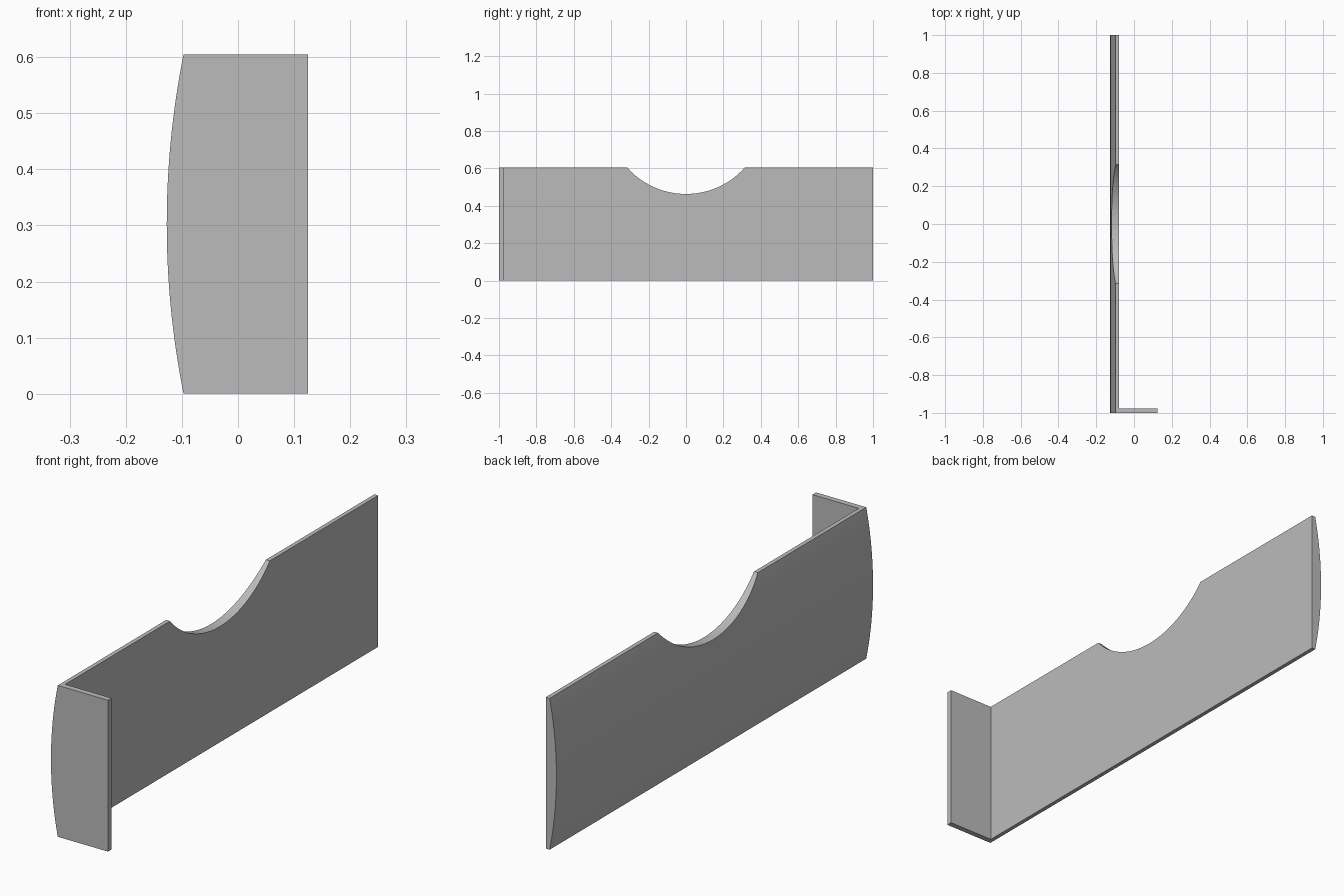
import bpy, bmesh, math
from mathutils import Vector

cube = bpy.data.objects.get("Cube")
if cube:
    bpy.data.objects.remove(cube, do_unlink=True)

HEIGHT = 0.605
EDGE_X, BULGE_X = -0.097, -0.127    # outer face at its edges and its middle
INNER_X, FLANGE_X = -0.08, 0.125
FRONT_Y, BACK_Y, FLANGE_Y = -1.0, 1.0, -0.977

grey = bpy.data.materials.new("plain grey")
grey.use_nodes = True
colour = (0.5, 0.5, 0.5, 1)
grey.diffuse_color = colour
grey.node_tree.nodes["Principled BSDF"].inputs["Base Color"].default_value = colour


def prism(name, outline, offset):
    """Extrude a closed outline of 3D points along an offset."""
    bm = bmesh.new()
    face = bm.faces.new([bm.verts.new(p) for p in outline])
    moved = bmesh.ops.extrude_face_region(bm, geom=[face])["geom"]
    bmesh.ops.translate(bm, vec=Vector(offset),
                        verts=[v for v in moved if isinstance(v, bmesh.types.BMVert)])
    bmesh.ops.recalc_face_normals(bm, faces=bm.faces[:])
    mesh = bpy.data.meshes.new(name)
    bm.to_mesh(mesh)
    bm.free()
    mesh.materials.append(grey)
    obj = bpy.data.objects.new(name, mesh)
    bpy.context.collection.objects.link(obj)
    return obj


def arc(centre, radius, start, end, steps):
    """Points (u, v) along a circular arc."""
    for i in range(steps + 1):
        a = start + (end - start) * i / steps
        yield centre[0] + radius * math.cos(a), centre[1] + radius * math.sin(a)


def radius_of(half_chord, sagitta):
    return (half_chord ** 2 + sagitta ** 2) / (2 * sagitta)


# Solid bar with the bowed outer face
half = HEIGHT / 2
r = radius_of(half, EDGE_X - BULGE_X)
spread = math.asin(half / r)
section = [(x, FRONT_Y, z) for x, z in
           arc((BULGE_X + r, half), r, math.pi - spread, math.pi + spread, 32)]
section += [(FLANGE_X, FRONT_Y, section[-1][2]), (FLANGE_X, FRONT_Y, section[0][2])]
panel = prism("bowed_panel_with_flange", section, (0, BACK_Y - FRONT_Y, 0))

# Hollow behind the panel, leaving the front flange
hollow = prism("hollow_cutter",
               [(INNER_X, FLANGE_Y, -1), (1, FLANGE_Y, -1), (1, FLANGE_Y, 2), (INNER_X, FLANGE_Y, 2)],
               (0, 3, 0))

# Round finger notch in the top edge
notch_bottom = 0.463
nr = radius_of(0.315, HEIGHT - notch_bottom)
circle = list(arc((0, notch_bottom + nr), nr, -math.pi / 2, math.pi * 1.5, 128))[:-1]
notch = prism("notch_cutter", [(-1, y, z) for y, z in circle], (2, 0, 0))

for cutter in (hollow, notch):
    cutter.hide_render = True
    cut = panel.modifiers.new(cutter.name, "BOOLEAN")
    cut.operation = "DIFFERENCE"
    cut.solver = "EXACT"
    cut.object = cutter

bpy.ops.object.select_all(action="DESELECT")
panel.select_set(True)
bpy.context.view_layer.objects.active = panel
for name in [m.name for m in panel.modifiers]:
    bpy.ops.object.modifier_apply(modifier=name)
for cutter in (hollow, notch):
    bpy.data.objects.remove(cutter, do_unlink=True)

bpy.ops.object.shade_smooth_by_angle(angle=math.radians(30))
